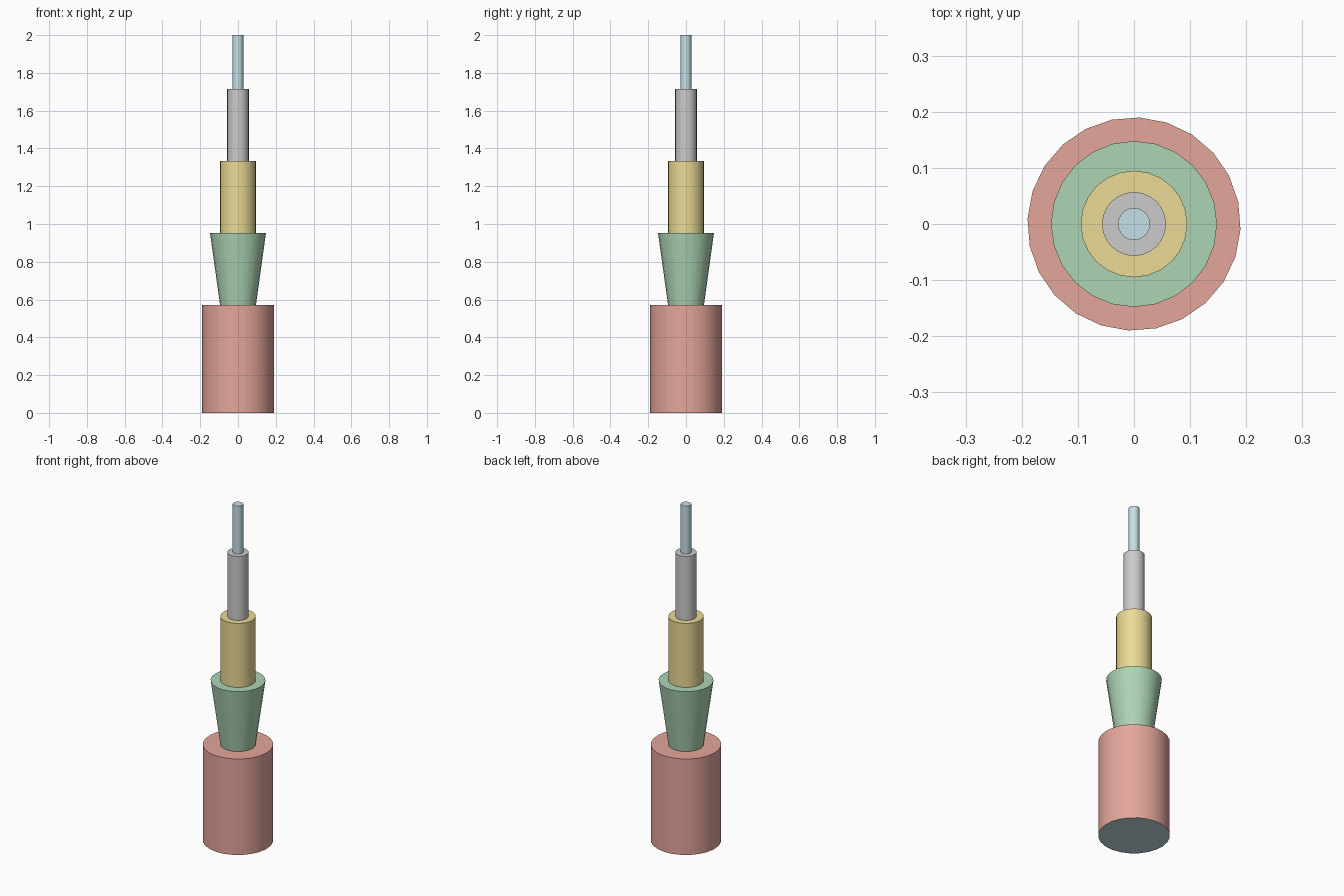
import bpy, bmesh, math

if "Cube" in bpy.data.objects:
    bpy.data.objects.remove(bpy.data.objects["Cube"])

SIDES = 24
RED = (0.78, 0.38, 0.33, 1)
GREEN = (0.42, 0.66, 0.46, 1)
YELLOW = (0.82, 0.70, 0.30, 1)
GREY = (0.78, 0.77, 0.75, 1)
BLUE = (0.56, 0.74, 0.80, 1)


def material(name, color):
    mat = bpy.data.materials.new(name)
    mat.diffuse_color = color
    mat.use_nodes = True
    mat.node_tree.nodes["Principled BSDF"].inputs["Base Color"].default_value = mat.diffuse_color
    return mat


def lathe(name, profile, mat, turn=0.0):
    """Revolve (radius, z) points around z; a zero radius closes to a centre point."""
    bm = bmesh.new()
    rings = []
    for r, z in profile:
        if r == 0:
            rings.append([bm.verts.new((0, 0, z))] * SIDES)
        else:
            angles = [turn + math.tau * i / SIDES for i in range(SIDES)]
            rings.append([bm.verts.new((r * math.cos(a), r * math.sin(a), z)) for a in angles])
    for low, high in zip(rings, rings[1:]):
        for i in range(SIDES):
            j = (i + 1) % SIDES
            corners = [low[i], low[j], high[j], high[i]]
            bm.faces.new(list(dict.fromkeys(corners)))
    mesh = bpy.data.meshes.new(name)
    bm.to_mesh(mesh)
    bm.free()
    mesh.materials.append(mat)
    obj = bpy.data.objects.new(name, mesh)
    bpy.context.collection.objects.link(obj)
    bpy.ops.object.select_all(action='DESELECT')
    obj.select_set(True)
    bpy.context.view_layer.objects.active = obj
    bpy.ops.object.shade_smooth_by_angle(angle=math.radians(35))
    return obj


blue = material("blue", BLUE)
turn = math.radians(-3)

# Underside disc and wide base
lathe("base_underside", [(0, 0), (0.19, 0)], blue, turn).data.flip_normals()
lathe("base", [(0.19, 0), (0.19, 0.571), (0.095, 0.571)], material("red", RED), turn)

# Flared collar, then three narrowing sections
lathe("flared_collar", [(0.095, 0.571), (0.148, 0.952), (0.095, 0.952)], material("green", GREEN))
lathe("middle_tube", [(0.095, 0.952), (0.095, 1.333), (0.057, 1.333)], material("yellow", YELLOW))
lathe("upper_tube", [(0.057, 1.333), (0.057, 1.714), (0.0286, 1.714)], material("light_grey", GREY))
lathe("tip_rod", [(0.0286, 1.714), (0.0286, 2.0), (0, 2.0)], blue)

# Make every surface face outward on the underside
under = bpy.data.objects["base_underside"].data
if under.polygons[0].normal.z > 0:
    under.flip_normals()
